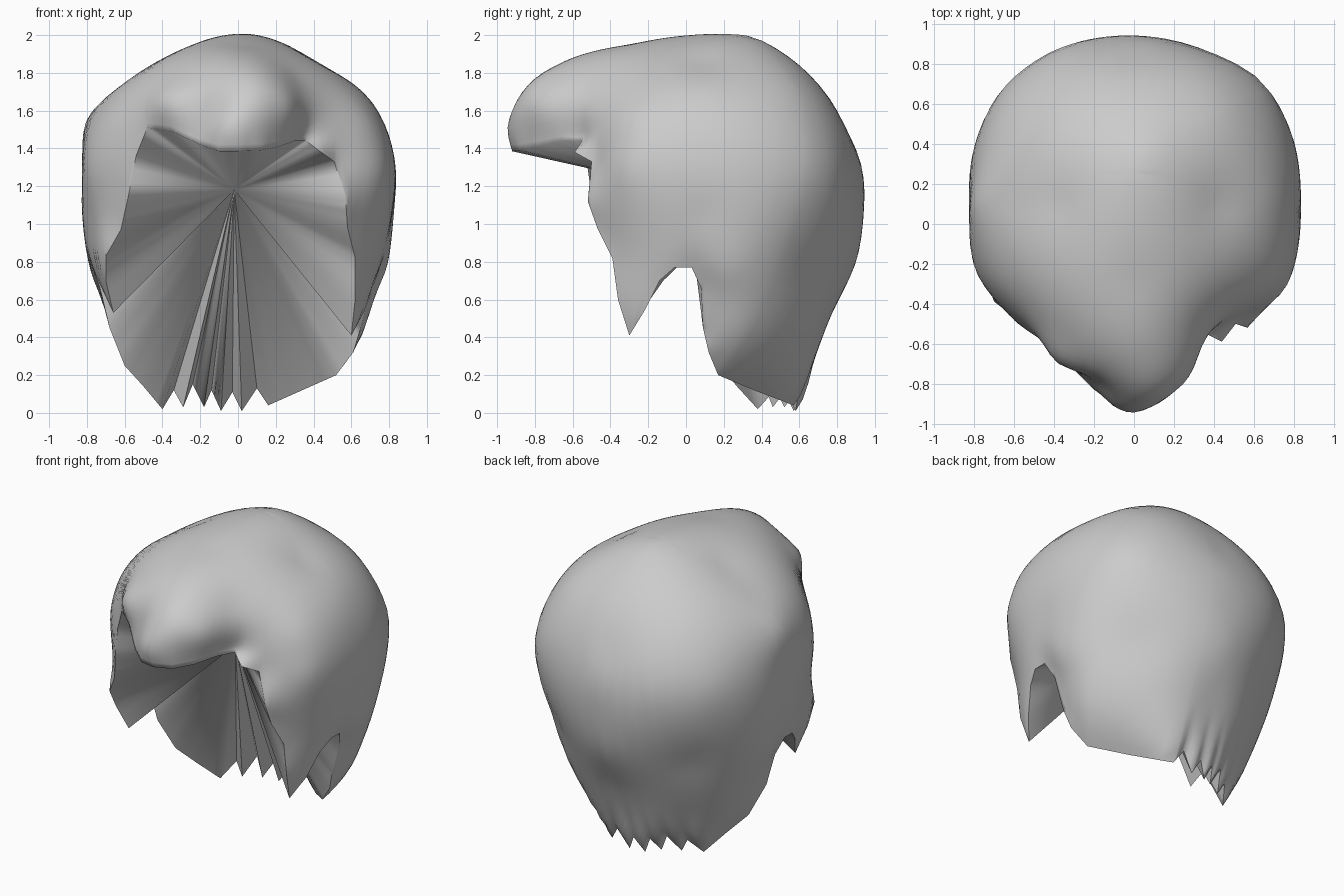
import bpy, bmesh, math
from mathutils import Vector

if "Cube" in bpy.data.objects:
    bpy.data.objects.remove(bpy.data.objects["Cube"])

CENTRE = Vector((-0.02, 0.0, 1.18))   # point where the inner folds meet
POLE = Vector((0.0, 0.3, 0.95)).normalized()

# Hairline, running from the fringe down the right side
right_line = [(0, -.92, 1.385), (.12, -.88, 1.39), (.22, -.78, 1.41), (.30, -.66, 1.44),
              (.36, -.55, 1.44), (.44, -.59, 1.38), (.51, -.50, 1.33), (.57, -.52, 1.12),
              (.58, -.47, .98), (.62, -.39, .82), (.62, -.36, .60), (.60, -.30, .41),
              (.67, -.22, .54), (.72, -.14, .70), (.75, -.06, .77), (.75, .03, .77),
              (.71, .08, .66), (.65, .09, .45), (.61, .12, .32), (.52, .17, .20),
              (.34, .36, .12), (.16, .57, .04)]
# Hairline up the left side, ending next to the fringe
left_line = [(-.50, .27, .14), (-.60, .18, .25), (-.68, .10, .45), (-.73, .08, .66),
             (-.77, .03, .77), (-.77, -.05, .77), (-.74, -.12, .70), (-.66, -.24, .53),
             (-.70, -.32, .70), (-.70, -.39, .83), (-.62, -.45, .97), (-.58, -.50, 1.15),
             (-.54, -.53, 1.36), (-.48, -.57, 1.51), (-.35, -.68, 1.49), (-.20, -.83, 1.42),
             (-.10, -.90, 1.385)]
# Ragged nape: alternating gaps and tips (x, y, z)
nape = [(.10, .60, .13), (.02, .58, .01), (-.03, .61, .11), (-.09, .57, .01),
        (-.14, .59, .12), (-.18, .52, .03), (-.24, .55, .15), (-.29, .46, .03),
        (-.34, .47, .12), (-.40, .38, .02)]
hairline = right_line + nape + left_line

# Shape of the outer mass
crown = [(-.05, -.94, 1.5), (.1, -.90, 1.62), (.08, -.81, 1.76), (.28, -.76, 1.6),
         (-.19, -.79, 1.58), (-.38, -.70, 1.63), (-.35, -.58, 1.76), (.40, -.52, 1.60),
         (.32, -.5, 1.76), (0, -.6, 1.88), (0, -.3, 1.95), (.07, .07, 2.0), (.05, .35, 1.99),
         (0, .52, 1.9), (0, .7, 1.74), (0, .85, 1.5), (0, .93, 1.3), (0, .94, 1.05),
         (0, .9, .8), (0, .76, .5), (0, .67, .25)]
sides = [(.81, .1, 1.43), (.68, .1, 1.68), (.42, .1, 1.85), (.82, .1, 1.05), (.78, .2, .75),
         (.66, .25, .42), (.63, .72, 1.3), (.38, .86, 1.25), (.45, .6, 1.72), (.5, .66, .75),
         (.36, .58, .3), (.75, -.33, 1.3), (.68, -.3, 1.55), (.77, -.2, 1.0),
         (-.82, .1, 1.3), (-.8, .1, 1.55), (-.6, .1, 1.74), (-.38, .1, 1.87), (-.82, .1, 1.0),
         (-.77, .2, .72), (-.65, .25, .4), (-.65, .68, 1.3), (-.38, .87, 1.3),
         (-.43, .58, 1.71), (-.5, .66, .75), (-.4, .54, .3), (-.79, -.24, 1.3),
         (-.68, -.3, 1.58), (-.77, -.2, 1.0)]


def split(p):
    d = Vector(p) - CENTRE
    return d.normalized(), d.length


def kernel(a, b):
    return math.sqrt((a - b).length_squared + 0.006)


def solve(m, v):
    """Gaussian elimination with pivoting."""
    n = len(v)
    rows = [r[:] + [b] for r, b in zip(m, v)]
    for i in range(n):
        p = max(range(i, n), key=lambda k: abs(rows[k][i]))
        rows[i], rows[p] = rows[p], rows[i]
        for k in range(i + 1, n):
            f = rows[k][i] / rows[i][i]
            if f:
                rows[k] = [a - f * b for a, b in zip(rows[k], rows[i])]
    x = [0.0] * n
    for i in reversed(range(n)):
        x[i] = (rows[i][n] - sum(rows[i][k] * x[k] for k in range(i + 1, n))) / rows[i][i]
    return x


# Smooth radius over all directions, passing through the guide points
guides = [split(p) for p in crown + sides + right_line + left_line + nape[1::2]]
weights = solve([[kernel(a, b) for b, _ in guides] for a, _ in guides],
                [r - 0.9 for _, r in guides])


def radius(d):
    return 0.9 + sum(w * kernel(d, g) for w, (g, _) in zip(weights, guides))


# Subdivide the hairline
loop, STEPS, RINGS = [], 3, 30
for i, p in enumerate(hairline):
    a, b = Vector(p), Vector(hairline[(i + 1) % len(hairline)])
    loop += [a.lerp(b, k / STEPS) for k in range(STEPS)]

# Outer shell: rings from the hairline to the crown
bm = bmesh.new()
rings = [[bm.verts.new(p) for p in loop]]
for j in range(1, RINGS):
    t = (j / RINGS) ** 1.15
    ring = []
    for p in loop:
        d, r = split(p)
        ang = d.angle(POLE)
        q = (d * math.sin((1 - t) * ang) + POLE * math.sin(t * ang)) / math.sin(ang)
        q.normalize()
        edge_fix = (r - radius(d)) * max(0.0, 1 - t / 0.1) ** 2
        ring.append(bm.verts.new(CENTRE + q * (radius(q) + edge_fix)))
    rings.append(ring)
top = bm.verts.new(CENTRE + POLE * radius(POLE))
inner = bm.verts.new(CENTRE)
n = len(loop)
for i in range(n):
    k = (i + 1) % n
    for lo, hi in zip(rings, rings[1:]):
        bm.faces.new((lo[i], lo[k], hi[k], hi[i]))
    bm.faces.new((rings[-1][i], rings[-1][k], top))
    # Inner folds fanning to the centre
    bm.faces.new((rings[0][k], rings[0][i], inner))
bmesh.ops.recalc_face_normals(bm, faces=bm.faces[:])

mesh = bpy.data.meshes.new("hair")
bm.to_mesh(mesh)
bm.free()
hair = bpy.data.objects.new("hair", mesh)
bpy.context.collection.objects.link(hair)
grey = bpy.data.materials.new("plain_grey")
grey.diffuse_color = (0.6, 0.6, 0.6, 1)
grey.use_nodes = True
grey.node_tree.nodes["Principled BSDF"].inputs["Base Color"].default_value = grey.diffuse_color
mesh.materials.append(grey)
bpy.context.view_layer.objects.active = hair
hair.select_set(True)
bpy.ops.object.shade_smooth_by_angle(angle=math.radians(80))
